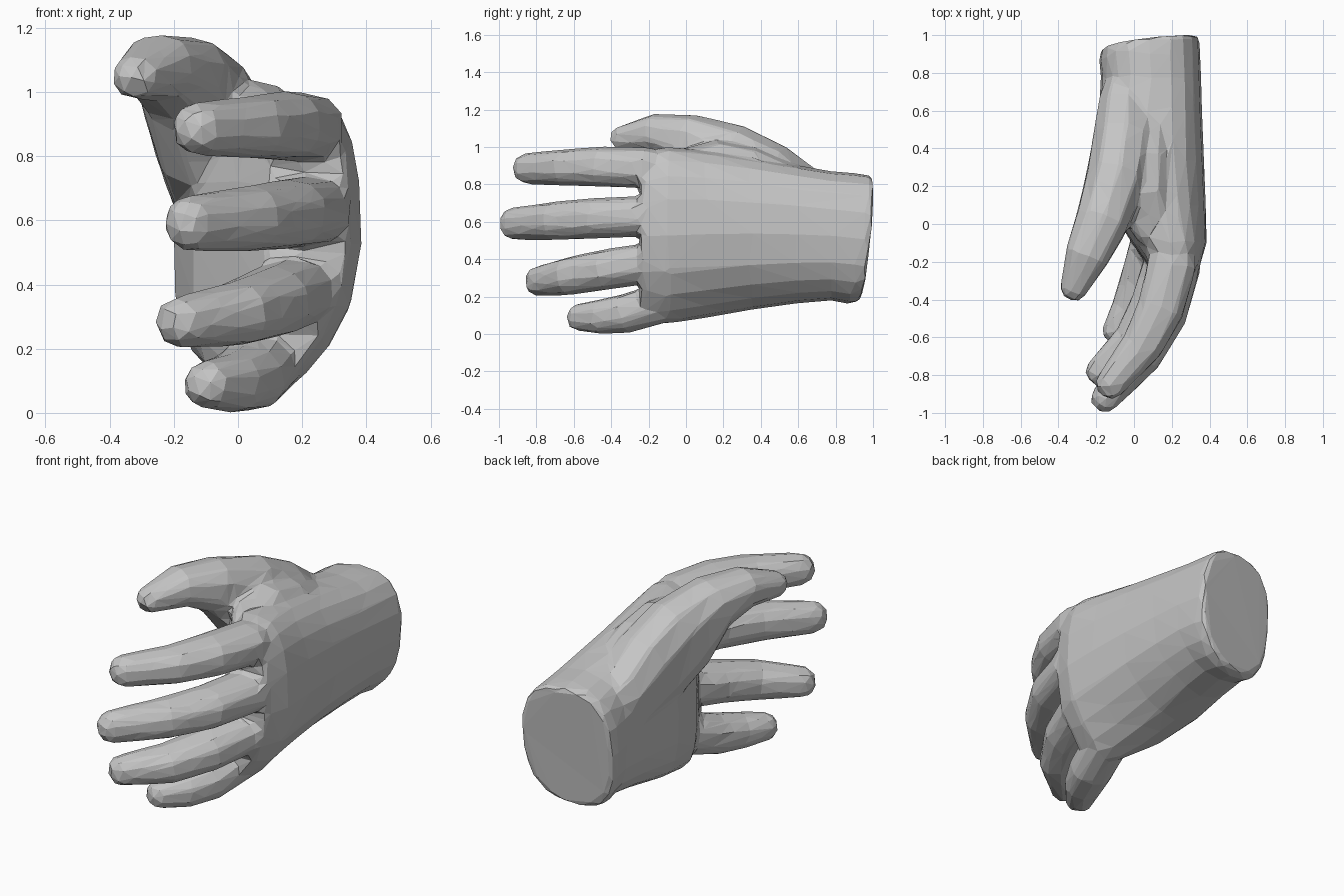
import bpy, bmesh, math
from mathutils import Vector

grey = bpy.data.materials.new("matte grey")
grey.diffuse_color = (0.56, 0.56, 0.56, 1)

bm = bmesh.new()
GROW = 0.009  # makes up for the shrinkage of the soften step


def skin(rings):
    """Bridge a list of closed rings and cap both ends."""
    rows = [[bm.verts.new(p) for p in r] for r in rings]
    n = len(rows[0])
    for a, b in zip(rows, rows[1:]):
        for i in range(n):
            j = (i + 1) % n
            bm.faces.new((a[i], a[j], b[j], b[i]))
    bm.faces.new(rows[0][::-1])
    bm.faces.new(rows[-1])


def power(v, e):
    return math.copysign(abs(v) ** e, v)


def palm_ring(y, x0, x1, z0, z1, bow, slant):
    """Rounded box section; the little-finger edge curls towards the palm."""
    pts = []
    for i in range(20):
        t = 2 * math.pi * i / 20
        c, s = power(math.cos(t), 0.75), power(math.sin(t), 0.75)
        x = (x0 + x1) / 2 + c * (x1 - x0) / 2
        x -= bow * (0.65 + 0.35 * c) * max(0, -s) ** 2
        pts.append((x, y + slant * (s + c), (z0 + z1) / 2 + s * (z1 - z0) / 2))
    return pts


def digit(path):
    """Tapered tube; each station is x, y, z, half thickness, half height."""
    pos = [Vector(p[:3]) for p in path]
    rings = []
    for i, p in enumerate(path):
        d = (pos[min(i + 1, len(pos) - 1)] - pos[max(i - 1, 0)]).normalized()
        side = d.cross(Vector((0, 0, 1))).normalized()
        up = side.cross(d)
        rx, rz = p[3] + GROW, p[4] + GROW
        # the last station gets extra shrinking rings for a round tip
        steps = [(0, 1)] if i < len(path) - 1 else [(0, 1), (0.45, 0.88), (0.8, 0.62), (0.95, 0.3)]
        for along, k in steps:
            c = pos[i] + d * along * p[4]
            ring = []
            for j in range(10):
                t = 2 * math.pi * (j + 0.5) / 10
                ring.append(c + side * (power(math.cos(t), 0.85) * rx * k)
                            + up * (power(math.sin(t), 0.85) * rz * k))
            rings.append(ring)
    skin(rings)


# palm and wrist
skin([palm_ring(*s) for s in (
    (0.955, -0.175, 0.345, 0.17, 0.85, 0.05, 0.034),
    (0.89, -0.185, 0.35, 0.16, 0.86, 0.05, 0.02),
    (0.78, -0.175, 0.355, 0.18, 0.87, 0.06, 0),
    (0.60, -0.185, 0.36, 0.165, 0.90, 0.08, 0),
    (0.35, -0.20, 0.37, 0.13, 0.945, 0.12, 0),
    (0.10, -0.14, 0.38, 0.085, 0.985, 0.15, 0),
    (-0.10, -0.01, 0.385, 0.055, 1.0, 0.16, 0),
    (-0.24, 0.09, 0.345, 0.09, 0.98, 0.17, 0))])

# index finger
digit([(0.20, 0.1, 0.87, 0.08, 0.07), (0.20, -0.22, 0.89, 0.125, 0.10),
       (0.14, -0.45, 0.895, 0.12, 0.10), (0.045, -0.64, 0.89, 0.105, 0.09),
       (-0.125, -0.85, 0.885, 0.075, 0.075)])
# middle finger
digit([(0.22, 0.1, 0.63, 0.08, 0.07), (0.225, -0.22, 0.63, 0.125, 0.10),
       (0.155, -0.48, 0.62, 0.12, 0.10), (0.035, -0.70, 0.605, 0.105, 0.095),
       (-0.15, -0.92, 0.59, 0.07, 0.08)])
# ring finger
digit([(0.18, 0.1, 0.43, 0.08, 0.07), (0.18, -0.20, 0.38, 0.125, 0.10),
       (0.105, -0.43, 0.345, 0.12, 0.10), (0.0, -0.62, 0.31, 0.105, 0.093),
       (-0.18, -0.785, 0.282, 0.075, 0.073)])
# little finger
digit([(0.11, 0.15, 0.24, 0.07, 0.06), (0.09, -0.12, 0.17, 0.11, 0.10),
       (0.035, -0.32, 0.11, 0.11, 0.097), (-0.02, -0.45, 0.093, 0.095, 0.085),
       (-0.095, -0.57, 0.088, 0.07, 0.067)])
# thumb with the ball of the thumb
digit([(-0.02, 0.78, 0.60, 0.12, 0.20), (-0.04, 0.62, 0.68, 0.145, 0.20),
       (-0.06, 0.42, 0.79, 0.16, 0.235),
       (-0.105, 0.20, 0.91, 0.155, 0.225), (-0.175, 0.0, 1.04, 0.135, 0.135),
       (-0.25, -0.17, 1.075, 0.112, 0.095), (-0.32, -0.345, 1.045, 0.066, 0.06)])
# web between thumb and index finger
digit([(0.03, 0.55, 0.78, 0.14, 0.13), (0.03, 0.33, 0.87, 0.16, 0.13),
       (0.04, 0.15, 0.91, 0.14, 0.12), (0.10, -0.03, 0.90, 0.10, 0.08)])

bmesh.ops.recalc_face_normals(bm, faces=bm.faces)
mesh = bpy.data.meshes.new("hand")
bm.to_mesh(mesh)
bm.free()
hand = bpy.data.objects.new("hand", mesh)
bpy.context.collection.objects.link(hand)
mesh.materials.append(grey)

# fuse the parts into one skin, soften the joints, then facet it
fuse = hand.modifiers.new("fuse", 'REMESH')
fuse.mode = 'VOXEL'
fuse.voxel_size = 0.016
soften = hand.modifiers.new("soften", 'SMOOTH')
soften.factor = 0.5
soften.iterations = 8
facet = hand.modifiers.new("facet", 'DECIMATE')
facet.ratio = 0.025
